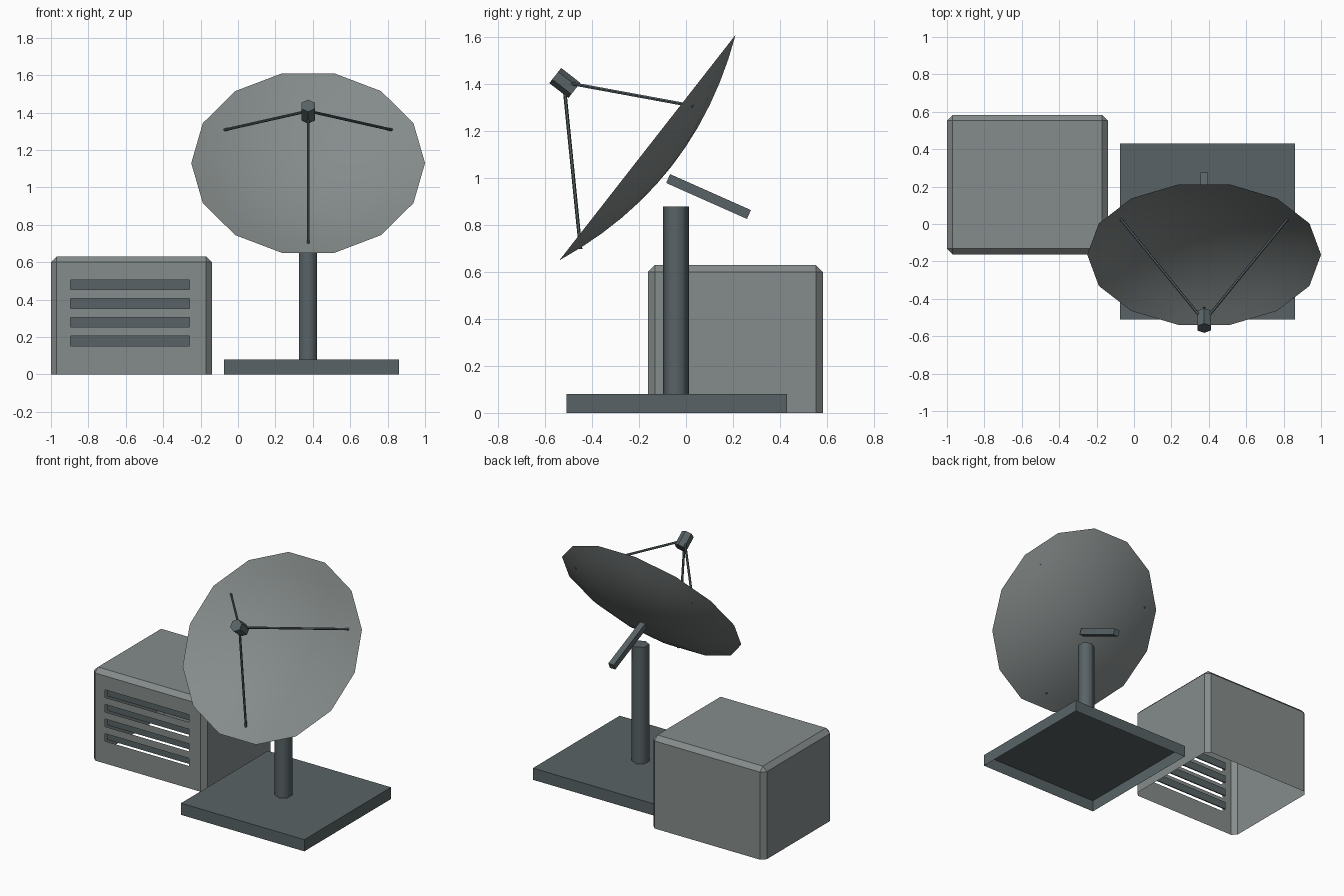
import bpy, bmesh
from math import radians, pi, sin, cos
from mathutils import Matrix, Vector

if "Cube" in bpy.data.objects:
    bpy.data.objects.remove(bpy.data.objects["Cube"], do_unlink=True)


def material(name, rgb):
    mat = bpy.data.materials.new(name)
    mat.use_nodes = True
    mat.diffuse_color = (*rgb, 1)
    mat.node_tree.nodes["Principled BSDF"].inputs["Base Color"].default_value = (*rgb, 1)
    return mat


grey = material("light grey metal", (0.235, 0.26, 0.257))
slate = material("dark slate metal", (0.098, 0.124, 0.133))


def finish(bm, name, mat, smooth=None):
    mesh = bpy.data.meshes.new(name)
    bm.to_mesh(mesh)
    bm.free()
    mesh.materials.append(mat)
    obj = bpy.data.objects.new(name, mesh)
    bpy.context.collection.objects.link(obj)
    if smooth:
        bpy.ops.object.select_all(action='DESELECT')
        obj.select_set(True)
        bpy.context.view_layer.objects.active = obj
        bpy.ops.object.shade_smooth_by_angle(angle=radians(smooth))
    return obj


def box_mesh(lo, hi):
    lo, hi = Vector(lo), Vector(hi)
    bm = bmesh.new()
    size = Matrix.Diagonal((*(hi - lo), 1))
    bmesh.ops.create_cube(bm, size=1, matrix=Matrix.Translation((lo + hi) / 2) @ size)
    return bm


def open_bottom(bm):
    floor = [f for f in bm.faces if f.normal.z < -0.9]
    bmesh.ops.delete(bm, geom=floor, context='FACES_ONLY')


def rod(name, a, b, radius, sides, mat, turn=0, smooth=None):
    """Prism between two points."""
    a, b = Vector(a), Vector(b)
    axis = b - a
    rot = Vector((0, 0, 1)).rotation_difference(axis).to_matrix().to_4x4()
    bm = bmesh.new()
    bmesh.ops.create_cone(bm, cap_ends=True, segments=sides, radius1=radius, radius2=radius,
                          depth=axis.length,
                          matrix=Matrix.Translation((a + b) / 2) @ rot @ Matrix.Rotation(turn, 4, 'Z'))
    return finish(bm, name, mat, smooth)


# Cabinet: chamfered shell, open below, with four slots through the front
X0, X1, Y0, Y1, TOP = -1.0, -0.14, -0.162, 0.583, 0.63
SLOT_X = (-0.895, -0.26)
SLOT_Z = [0.179 + 0.1 * i for i in range(4)]
HALF = 0.026

bm = box_mesh((X0, Y0, 0), (X1, Y1, TOP))
edges = [e for e in bm.edges if max(v.co.z for v in e.verts) > 0.1]
bmesh.ops.bevel(bm, geom=edges, offset=0.03, segments=1, affect='EDGES')
bm.normal_update()
open_bottom(bm)


def cut_front(point, normal):
    front = [f for f in bm.faces if f.normal.y < -0.99]
    geom = set(front)
    for f in front:
        geom.update(f.edges)
        geom.update(f.verts)
    bmesh.ops.bisect_plane(bm, geom=list(geom), plane_co=point, plane_no=normal)
    bm.normal_update()


for x in SLOT_X:
    cut_front((x, 0, 0), (1, 0, 0))
for z in SLOT_Z:
    cut_front((0, 0, z - HALF), (0, 0, 1))
    cut_front((0, 0, z + HALF), (0, 0, 1))
holes = []
for f in bm.faces:
    c = f.calc_center_median()
    in_slot = any(abs(c.z - z) < HALF for z in SLOT_Z)
    if f.normal.y < -0.99 and SLOT_X[0] < c.x < SLOT_X[1] and in_slot:
        holes.append(f)
bmesh.ops.delete(bm, geom=holes, context='FACES')
finish(bm, "cabinet_shell", grey)

# Slats set just behind the slots
for i, z in enumerate(SLOT_Z):
    slat = box_mesh((SLOT_X[0], Y0 + 0.025, z - HALF), (SLOT_X[1], Y0 + 0.033, z + HALF))
    finish(slat, f"vent_slat_{i + 1}", slate)

# Base slab, hollow underneath
MID = 0.375
bm = box_mesh((-0.075, -0.51, 0), (0.86, 0.43, 0.08))
bm.normal_update()
open_bottom(bm)
finish(bm, "base_slab", slate)

# Post: six sides, corners toward front and back
rod("post", (MID, -0.043, 0.08), (MID, -0.043, 0.88), 0.055, 6, slate, 0, 65)

# Dish frame: local z is the way the dish looks
frame = Matrix.Translation((MID, -0.164, 1.13)) @ Matrix.Rotation(radians(52), 4, 'X')
RADIUS, DEPTH, RINGS, SIDES = 0.625, 0.13, 6, 14


def bowl(r):
    return -DEPTH * (1 - (r / RADIUS) ** 2)


bm = bmesh.new()
radii = [RADIUS * i / RINGS for i in range(RINGS + 1)]
verts = [bm.verts.new((r, 0, bowl(r))) for r in radii]
profile = [bm.edges.new(pair) for pair in zip(verts, verts[1:])]
bmesh.ops.spin(bm, geom=verts + profile, cent=(0, 0, 0), axis=(0, 0, 1),
               angle=2 * pi, steps=SIDES)
bmesh.ops.remove_doubles(bm, verts=bm.verts, dist=0.0005)
bm.normal_update()
bmesh.ops.reverse_faces(bm, faces=[f for f in bm.faces if f.normal.z < 0])
bm.transform(frame)
finish(bm, "dish", grey, 60)

# Feed horn on the dish axis
bm = bmesh.new()
bmesh.ops.create_cone(bm, cap_ends=True, segments=6, radius1=0.041, radius2=0.041, depth=0.103,
                      matrix=frame @ Matrix.Translation((0, 0, 0.447)))
finish(bm, "feed_horn", slate)

# Three struts from the bowl to the feed horn
for name, deg in (("left", 30), ("right", 150), ("lower", 270)):
    a = radians(deg)
    foot = frame @ Vector((0.516 * cos(a), 0.516 * sin(a), bowl(0.516)))
    head = frame @ Vector((0.034 * cos(a), 0.034 * sin(a), 0.42))
    rod(f"{name}_strut", foot, head, 0.0075, 6, slate)

# Square arm behind the dish
rod("rear_arm", (MID, -0.076, 0.998), (MID, 0.268, 0.845), 0.0292, 4, slate, pi / 4)
